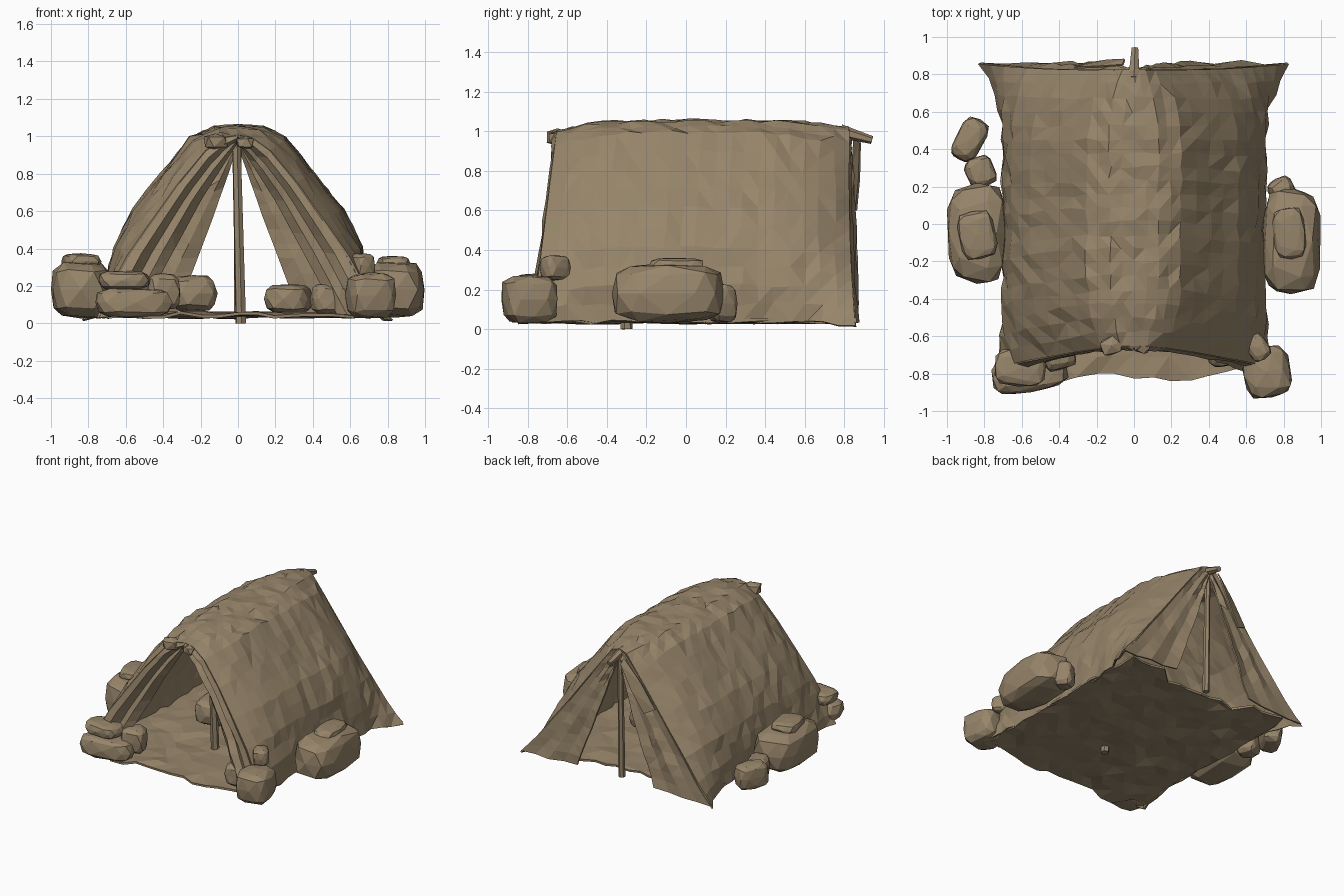
import bpy, bmesh, math, random
from mathutils import Vector

if "Cube" in bpy.data.objects:
    bpy.data.objects.remove(bpy.data.objects["Cube"])

random.seed(4)
canvas = bpy.data.materials.new("dusty_tan")
canvas.diffuse_color = (0.31, 0.235, 0.145, 1)
canvas.use_nodes = True
canvas.node_tree.nodes["Principled BSDF"].inputs["Base Color"].default_value = canvas.diffuse_color


def finish(name, bm, thickness=0):
    bmesh.ops.recalc_face_normals(bm, faces=bm.faces)
    me = bpy.data.meshes.new(name)
    bm.to_mesh(me)
    bm.free()
    me.materials.append(canvas)
    ob = bpy.data.objects.new(name, me)
    bpy.context.collection.objects.link(ob)
    if thickness:
        mod = ob.modifiers.new("thickness", 'SOLIDIFY')
        mod.thickness = thickness
        mod.offset = 0
    return ob


def jit(a):
    return random.uniform(-a, a)


def sheet(name, rows, thickness=0.012):
    """Cloth surface through a grid of points, split in triangles."""
    bm = bmesh.new()
    vs = [[bm.verts.new(p) for p in r] for r in rows]
    for a, b in zip(vs, vs[1:]):
        for i in range(len(a) - 1):
            bm.faces.new((a[i], a[i + 1], b[i + 1], b[i]))
    bmesh.ops.triangulate(bm, faces=bm.faces)
    return finish(name, bm, thickness)


def refine(pts, n):
    """Linear subdivision of a polyline."""
    out = []
    for a, b in zip(pts, pts[1:]):
        out += [Vector(a).lerp(Vector(b), k / n) for k in range(n)]
    return out + [Vector(pts[-1])]


# Half cross-sections (x, z) of the tent from ridge to ground
FRONT = refine([(0, 1.0), (.07, .99), (.17, .92), (.31, .75), (.45, .55), (.58, .36), (.68, .17), (.74, .03)], 2)
MID = refine([(0, 1.05), (.13, 1.045), (.25, .99), (.40, .80), (.55, .61), (.65, .41), (.69, .22), (.68, .04)], 2)
BACK = refine([(0, 1.02), (.06, 1.0), (.16, .87), (.30, .68), (.43, .50), (.56, .33), (.68, .17), (.82, .015)], 2)


def half_section(t):
    end, p = (FRONT, 4) if t < 0 else (BACK, 4)
    w = abs(t) ** p
    return [m.lerp(e, w) for m, e in zip(MID, end)]


def edge_y(t, z):
    """Front edge leans forward at the bottom, back edge stays upright."""
    y0, y1 = -0.65 - 0.13 * (1 - z), 0.82 + 0.04 * (1 - z) ** 3
    return y0 + (y1 - y0) * (t + 1) / 2


# Tent canvas
rows = []
N = 20
for j in range(N + 1):
    t = -1 + 2 * j / N
    half = half_section(t)
    line = [(-p.x, p.y) for p in half[:0:-1]] + [(p.x, p.y) for p in half]
    row = []
    for x, z in line:
        a = 0.010 if 0 < j < N else 0.0
        fold = 0.012 * math.sin(j * 1.9 + x * 3) * (1 - z)
        row.append((x + jit(a) + math.copysign(fold, x), edge_y(t, z) + jit(a), max(0.015, z + jit(a))))
    rows.append(row)
sheet("tent_canvas", rows)


def flap(name, side, section, t, inner, bulge, fold):
    """Hanging end flap between the canvas edge and an inner edge line."""
    inner = refine(inner, (len(section) - 1) // (len(inner) - 1))
    rows = []
    for o, i in zip(section, inner):
        row = []
        for k in range(5):
            s = k / 4
            p = o.lerp(i, s)
            y = edge_y(t, p.y) + bulge * s * math.sin(math.pi * min(1, max(0, p.y)))
            y += (fold * (-1) ** k + jit(0.008)) * (0 < k)
            row.append((side * p.x, y, max(0.03, p.y)))
        rows.append(row)
    sheet(name, rows, 0.01)


for side, tag in ((-1, "left"), (1, "right")):
    flap("front_flap_" + tag, side, FRONT, -1, [(.01, .96), (.20, .66), (.53, .05)], 0.05, 0.018)
    flap("back_flap_" + tag, side, BACK, 1, [(.01, .93), (.13, .58), (.33, .05)], 0.02, 0.008)

# Ground cloth with a ragged front edge and a notched back edge
rows = []
for j in range(15):
    row = []
    for i in range(15):
        x, y = -0.70 + 1.40 * i / 14, -0.82 + 1.63 * j / 14
        if j == 0:
            y += 0.09 * (abs(x) > 0.5) + jit(0.03)
        if j == 14 and abs(x) < 0.35:
            y -= 0.09 + jit(0.03)
        row.append((x + jit(.015), y + jit(.015), 0.045 + jit(0.014)))
    rows.append(row)
sheet("ground_cloth", rows, 0.016)


def pole(name, a, b, r0, r1):
    """Rough six-sided stick between two points."""
    a, b = Vector(a), Vector(b)
    bm = bmesh.new()
    bmesh.ops.create_cone(bm, cap_ends=True, segments=6, radius1=r0, radius2=r1, depth=(b - a).length)
    rot = (b - a).to_track_quat('Z', 'Y')
    for v in bm.verts:
        v.co = rot @ v.co + (a + b) / 2
    finish(name, bm)


# Poles and ridge
pole("front_pole", (0.015, -0.30, 0.0), (-0.01, -0.32, 1.03), .03, .024)
pole("back_pole", (0.0, 0.79, 0.02), (0.0, 0.81, 1.0), .025, .02)
pole("ridge_pole_tip", (0, 0.78, 1.0), (0.005, 0.94, 0.955), .035, .02)


def rock(name, loc, size, turn=0, sub=2, box=0.6, rough=0.06):
    """Faceted stone: jittered sphere pushed towards a box."""
    bm = bmesh.new()
    bmesh.ops.create_icosphere(bm, subdivisions=sub, radius=1)
    c, s = math.cos(turn), math.sin(turn)
    for v in bm.verts:
        p = [math.copysign(abs(q) ** box, q) * (1 + jit(rough)) for q in v.co]
        m = [max(-1, min(1, q)) * d / 2 for q, d in zip(p, size)]
        v.co = (loc[0] + m[0] * c - m[1] * s, loc[1] + m[0] * s + m[1] * c, loc[2] + m[2])
    finish(name, bm)


# Stones holding down the canvas, and loose bundles inside
ROCKS = [
    ("right_boulder", (.84, -.09, .18), (.32, .57, .30), 0),
    ("right_boulder_cap", (.83, -.05, .32), (.17, .28, .08), .1),
    ("right_boulder_tail", (.79, .18, .13), (.14, .14, .20), .5),
    ("left_boulder", (-.84, -.05, .18), (.32, .54, .31), 0),
    ("left_boulder_cap", (-.84, -.06, .33), (.20, .26, .09), .2),
    ("left_small_stone", (-.82, .28, .12), (.16, .17, .18), .4),
    ("left_back_stone", (-.88, .45, .14), (.15, .25, .20), -.5),
    ("front_right_stone", (.71, -.79, .15), (.26, .28, .25), .2),
    ("front_right_top_stone", (.66, -.66, .31), (.12, .15, .13), .6),
    ("front_left_low_stone", (-.56, -.80, .11), (.42, .20, .16), .15),
    ("front_left_flat_stone", (-.61, -.77, .23), (.28, .20, .10), -.1),
    ("front_left_end_stone", (-.40, -.70, .17), (.18, .16, .20), .3),
    ("inner_left_bundle", (-.24, .05, .16), (.24, .28, .20), .2),
    ("inner_right_bundle", (.27, .05, .13), (.24, .28, .16), -.2),
    ("front_right_inner_stone", (.50, -.68, .13), (.22, .16, .17), .2),
]
for name, loc, size, turn in ROCKS:
    rock(name, loc, size, turn)

# Knotted cloth at the front ridge end
rock("front_knot", (-.12, -.65, .97), (.13, .10, .09), .4, 1)
rock("front_knot_small", (.04, -.65, .965), (.10, .08, .07), -.3, 1)
# Loose torn strip at the back ridge
sheet("back_torn_strip", [[(-.32, .835, .64), (-.2, .84, .82), (-.06, .85, .98)],
                          [(-.24, .86, .60), (-.14, .875, .76), (-.05, .88, .94)]], 0.01)
